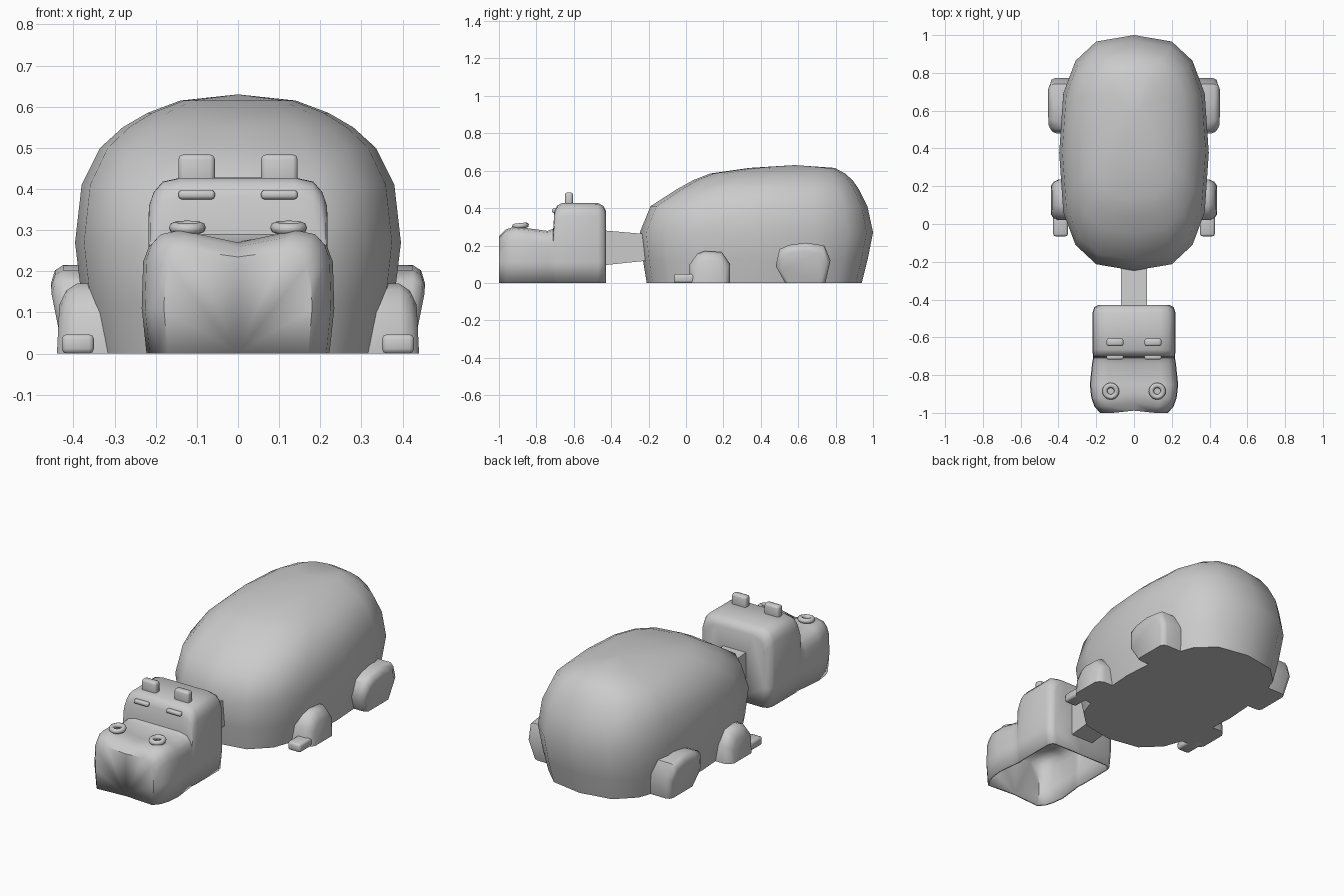
import bpy, bmesh, math
from mathutils import Vector

cube = bpy.data.objects.get("Cube")
if cube:
    bpy.data.objects.remove(cube)

grey = bpy.data.materials.new("plain grey")
grey.use_nodes = True
grey.diffuse_color = (0.6, 0.6, 0.6, 1)
grey.node_tree.nodes["Principled BSDF"].inputs["Base Color"].default_value = (0.6, 0.6, 0.6, 1)


def finish(obj, angle=50):
    obj.data.materials.clear()
    obj.data.materials.append(grey)
    bpy.ops.object.select_all(action='DESELECT')
    obj.select_set(True)
    bpy.context.view_layer.objects.active = obj
    bpy.ops.object.shade_smooth_by_angle(angle=math.radians(angle))
    return obj


def add_mesh(name, bm, angle=50):
    bmesh.ops.recalc_face_normals(bm, faces=bm.faces[:])
    mesh = bpy.data.meshes.new(name)
    bm.to_mesh(mesh)
    bm.free()
    obj = bpy.data.objects.new(name, mesh)
    bpy.context.collection.objects.link(obj)
    return finish(obj, angle)


def bridge(bm, a, b, closed=True):
    n = len(a)
    for i in range(n if closed else n - 1):
        j = (i + 1) % n
        bm.faces.new((a[i], a[j], b[j], b[i]))


def box(name, lo, hi, bevel=0.0, segments=2):
    lo, hi = Vector(lo), Vector(hi)
    bm = bmesh.new()
    bmesh.ops.create_cube(bm, size=1)
    for v in bm.verts:
        v.co = (lo + hi) / 2 + v.co * (hi - lo)
    if bevel:
        bmesh.ops.bevel(bm, geom=bm.edges[:], offset=bevel, segments=segments,
                        profile=0.5, affect='EDGES')
    return add_mesh(name, bm)


# Body: stacked rounded-oblong rings, each (height, front, back, half width)
levels = [(0, -0.21, 0.94, 0.355), (0.12, -0.23, 0.97, 0.378),
          (0.27, -0.247, 1.0, 0.396), (0.41, -0.19, 0.97, 0.38),
          (0.5, -0.05, 0.925, 0.335), (0.55, 0.04, 0.89, 0.28),
          (0.585, 0.13, 0.85, 0.22), (0.615, 0.34, 0.795, 0.14)]


def oblong(value):
    return math.copysign(abs(value) ** 0.71, value)


bm = bmesh.new()
rings = []
for z, front, back, half in levels:
    ring = []
    for k in range(16):
        t = math.tau * k / 16
        ring.append(bm.verts.new((half * oblong(math.cos(t)),
                                  (front + back) / 2 + (back - front) / 2 * oblong(math.sin(t)), z)))
    rings.append(ring)
for a, b in zip(rings, rings[1:]):
    bridge(bm, a, b)
bm.faces.new(rings[0])
peak = bm.verts.new((0, 0.58, 0.63))
for k in range(16):
    bm.faces.new((rings[-1][k], rings[-1][(k + 1) % 16], peak))
add_mesh("body", bm)

# Head: open-bottomed shell, stations (y, half width, top, centre dip)
stations = [(-1.0, 0.18, 0.25, 0.015), (-0.965, 0.21, 0.285, 0.025),
            (-0.92, 0.226, 0.3, 0.03), (-0.85, 0.234, 0.293, 0.025),
            (-0.74, 0.222, 0.278, 0.005), (-0.71, 0.217, 0.29, 0),
            (-0.704, 0.217, 0.38, 0), (-0.69, 0.218, 0.412, 0),
            (-0.665, 0.22, 0.427, 0), (-0.47, 0.22, 0.428, 0),
            (-0.44, 0.21, 0.41, 0), (-0.428, 0.185, 0.385, 0)]


def arch(half, top, dip):
    side = [(half * 0.95, 0), (half, 0.11), (half * 0.985, top - 0.07),
            (half * 0.93, top - 0.035), (half * 0.83, top - 0.01), (half * 0.62, top)]
    return side + [(0, top - dip)] + [(-x, z) for x, z in reversed(side)]


bm = bmesh.new()
rings = []
for y, half, top, dip in stations:
    notch = dip * 0.8 if y < -0.9 else 0
    rings.append([bm.verts.new((x, y + (notch if x == 0 else 0), z))
                  for x, z in arch(half, top, dip)])
for a, b in zip(rings, rings[1:]):
    bridge(bm, a, b, closed=False)
for ring in (rings[0], rings[-1]):
    low = bm.verts.new((0, ring[6].co.y, 0))
    bm.faces.new(ring[:7] + [low])
    bm.faces.new(ring[6:] + [low])
head = add_mesh("head", bm)
shell = head.modifiers.new("shell", 'SOLIDIFY')
shell.thickness = 0.01
shell.offset = -1

# Neck: slightly tapering bar
bm = bmesh.new()
ends = [[bm.verts.new((x, y, z)) for x, z in ((-0.07, lo), (0.07, lo), (0.07, hi), (-0.07, hi))]
        for y, lo, hi in ((-0.435, 0.095, 0.28), (-0.2, 0.12, 0.26))]
bridge(bm, *ends)
for end in ends:
    bm.faces.new(end)
add_mesh("neck", bm, 30)


# Legs: side outlines pushed outwards with a rounded outer face
def leg(name, outline, steps, sign, lean):
    bm = bmesh.new()
    mid = sum(y for y, z in outline) / len(outline)
    rings = []
    for x, scale in steps:
        rings.append([bm.verts.new((sign * (x + lean * min(z * scale, 0.15)),
                                    mid + (y - mid) * scale, z * scale)) for y, z in outline])
    for a, b in zip(rings, rings[1:]):
        bridge(bm, a, b)
    bm.faces.new(rings[0])
    bm.faces.new(rings[-1])
    add_mesh(name, bm)


hind = [(0.53, 0), (0.48, 0.09), (0.5, 0.18), (0.55, 0.203), (0.64, 0.215),
        (0.74, 0.2), (0.772, 0.12), (0.745, 0)]
fore = [(0.02, 0), (0.02, 0.1), (0.06, 0.155), (0.1, 0.17), (0.19, 0.165),
        (0.235, 0.1), (0.235, 0)]
for side, sign in (("left", 1), ("right", -1)):
    leg(side + "_hind_leg", hind, [(0.3, 1), (0.395, 1), (0.415, 0.94), (0.424, 0.8)], sign, 0.2)
    leg(side + "_front_leg", fore, [(0.28, 1), (0.4, 1), (0.425, 0.9), (0.44, 0.7)], sign, -0.05)
    xs = sorted((sign * 0.35, sign * 0.428))
    box(side + "_toe", (xs[0], -0.065, 0), (xs[1], 0.08, 0.047), 0.012)
    # Ears and brows
    xs = sorted((sign * 0.056, sign * 0.145))
    box(side + "_ear", (xs[0], -0.647, 0.4), (xs[1], -0.605, 0.484), 0.012)
    box(side + "_brow", (xs[0], -0.717, 0.375), (xs[1], -0.69, 0.397), 0.008)
    # Nostrils
    bpy.ops.mesh.primitive_torus_add(location=(sign * 0.123, -0.885, 0.306), rotation=(0.1, 0, 0),
                                     major_radius=0.031, minor_radius=0.014,
                                     major_segments=20, minor_segments=8)
    nostril = bpy.context.object
    nostril.name = side + "_nostril"
    finish(nostril, 60)
